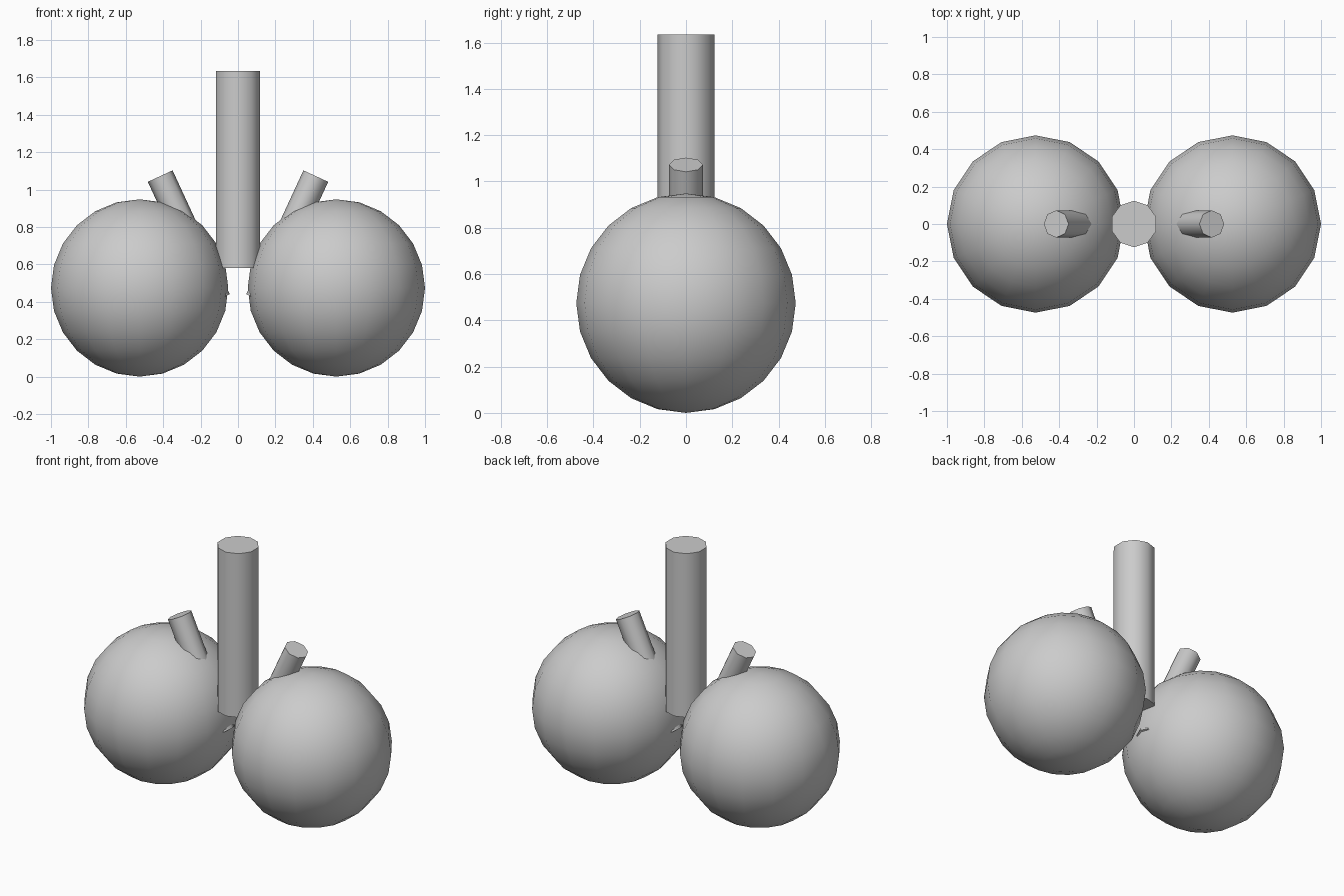
import bpy
from mathutils import Vector

if "Cube" in bpy.data.objects:
    bpy.data.objects.remove(bpy.data.objects["Cube"])


def smooth(obj):
    bpy.ops.object.select_all(action='DESELECT')
    obj.select_set(True)
    bpy.context.view_layer.objects.active = obj
    bpy.ops.object.shade_smooth_by_angle(angle=1.05)


def rod(name, start, end, radius, sides):
    """Capped cylinder running between two points."""
    start, end = Vector(start), Vector(end)
    axis = end - start
    bpy.ops.mesh.primitive_cylinder_add(vertices=sides, radius=radius, depth=axis.length,
                                        location=(start + end) / 2)
    obj = bpy.context.object
    obj.name = name
    obj.rotation_euler = (0, 0, 0)
    # Tilt only about y so the facets stay aligned
    obj.rotation_euler.y = Vector((0, 0, 1)).angle(axis) * (1 if axis.x >= 0 else -1)
    smooth(obj)
    return obj


# Central upright post
rod("center_post", (0, 0, 0.58), (0, 0, 1.635), 0.124, 10)

for side, s in (("left", -1), ("right", 1)):
    # Large ball
    bpy.ops.mesh.primitive_uv_sphere_add(segments=16, ring_count=12, radius=0.474,
                                         location=(s * 0.526, 0, 0.474))
    ball = bpy.context.object
    ball.name = side + "_ball"
    smooth(ball)
    # Slanted peg passing through the ball, its lower tip just breaking the surface
    rod(side + "_peg", (s * 0.11, 0, 0.41), (s * 0.416, 0, 1.072), 0.073, 8)
